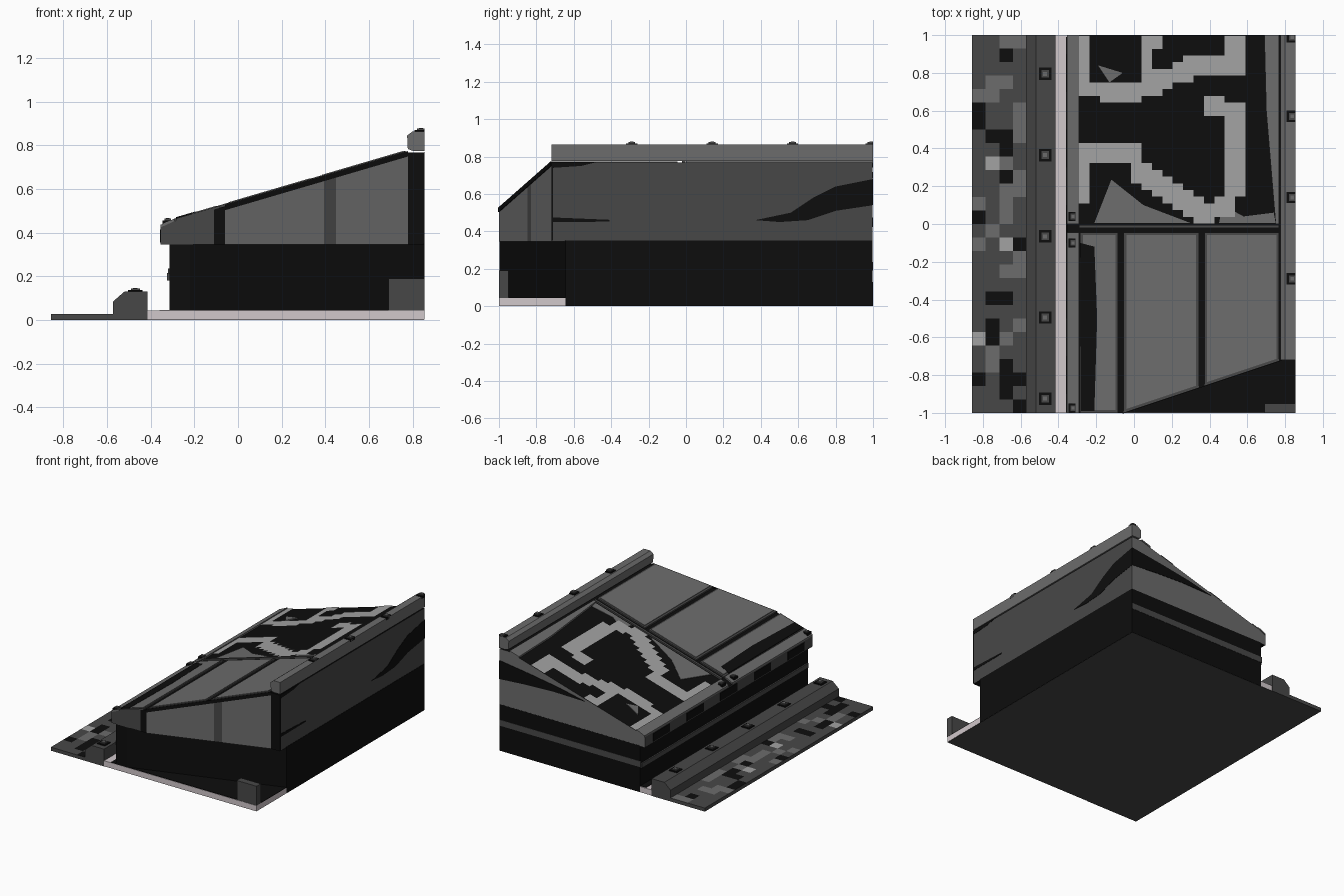
import bpy, bmesh, math, random
from mathutils import Vector

if "Cube" in bpy.data.objects:
    bpy.data.objects.remove(bpy.data.objects["Cube"])

random.seed(7)
MATS = {}
def material(name, r, g, b):
    m = bpy.data.materials.new(name)
    m.diffuse_color = (r, g, b, 1)
    m.use_nodes = True
    m.node_tree.nodes["Principled BSDF"].inputs["Base Color"].default_value = m.diffuse_color
    MATS[name] = m
material("black", .004, .004, .004)
material("dark grey", .064, .064, .064)
material("mid grey", .15, .15, .15)
material("light grey", .36, .36, .36)
material("pale stone", .64, .58, .60)
NAMES = list(MATS)
BLACK, DARK, MID, LIGHT, PALE = range(5)

def make(name, verts, faces, cols):
    me = bpy.data.meshes.new(name)
    me.from_pydata([tuple(v) for v in verts], [], faces)
    for n in NAMES:
        me.materials.append(MATS[n])
    for p, c in zip(me.polygons, cols):
        p.material_index = c
    bm = bmesh.new()
    bm.from_mesh(me)
    bmesh.ops.recalc_face_normals(bm, faces=bm.faces)
    bm.to_mesh(me)
    bm.free()
    ob = bpy.data.objects.new(name, me)
    bpy.context.collection.objects.link(ob)
    return ob

def prism(name, pts, vec, col):
    """Extrude a 3D polygon along vec."""
    n = len(pts)
    a = [Vector(p) for p in pts]
    v = a + [p + Vector(vec) for p in a]
    f = [tuple(range(n)), tuple(range(2 * n - 1, n - 1, -1))]
    f += [(i, (i + 1) % n, (i + 1) % n + n, i + n) for i in range(n)]
    return make(name, v, f, [col] * len(f))

def box(name, x0, x1, y0, y1, z0, z1, col):
    return prism(name, [(x0, y0, z0), (x1, y0, z0), (x1, y1, z0), (x0, y1, z0)], (0, 0, z1 - z0), col)

def loft(name, xs, front, top, z0, y1, fronts, top_col, back_col, left_col, right_col):
    """Body built from x stations, with a front line y(x) and a top line z(x)."""
    v, f, c = [], [], []
    for x in xs:
        y, z = front(x), top(x)
        v += [(x, y, z0), (x, y, z), (x, y1, z), (x, y1, z0)]
    for i in range(len(xs) - 1):
        for k, col in enumerate((fronts[i], top_col, back_col, BLACK)):
            a, b = i * 4 + k, i * 4 + (k + 1) % 4
            f.append((a, b, b + 4, a + 4))
            c.append(col)
    e = 4 * (len(xs) - 1)
    f += [(0, 1, 2, 3), (e, e + 1, e + 2, e + 3)]
    return make(name, v, f, c + [left_col, right_col])

def roof_z(x):
    if x < -.29:
        return .465 - (-.29 - x) * .45
    return min(.465 + .2935 * (x + .29), .779)

def wall_front(x):
    return -1 if x < -.06 else min(-1 + (x + .06) / 3, -.72)

def roof_plate(name, plan, col, lo=-.012, hi=0):
    return prism(name, [(x, y, roof_z(x) + lo) for x, y in plan], (0, 0, hi - lo), col)

# Paving strip of mixed slabs
nx, ny = 4, 28
v, f, c = [], [], []
for j in range(ny):
    for i in range(nx):
        x0, x1 = -.857 + i * .072, -.857 + (i + 1) * .072
        y0, y1 = -1 + j * 2 / ny, -1 + (j + 1) * 2 / ny
        k = len(v)
        v += [(x0, y0, .027), (x1, y0, .027), (x1, y1, .027), (x0, y1, .027)]
        f.append((k, k + 1, k + 2, k + 3))
        c.append(random.choices([BLACK, DARK, MID, LIGHT], [13, 56, 27, 4])[0])
make("paving_slabs", v, f, c)
box("paving_bed", -.857, -.5, -1, 1, 0, .0265, DARK)

# Base plinth with black floor
box("plinth", -.415, .854, -1, .997, .002, .043, PALE)
box("floor", -.36, .854, -.997, .99, .043, .046, BLACK)
box("underside", -.5, .853, -.998, .996, 0, .002, DARK)

# Kerb with square studs
prism("kerb", [(-.572, -1, 0), (-.572, -1, .085), (-.52, -1, .13), (-.415, -1, .13), (-.415, -1, 0)], (0, 2, 0), DARK)

def stud(name, x, y, z, s):
    for part, h, dz, col in (("pad", s, .006, BLACK), ("cap", s * .62, .013, DARK), ("top", s * .32, .016, MID)):
        box(name + "_" + part, x - h, min(x + h, .855), y - h, min(y + h, 1), z - .015, z + dz, col)

for i in range(5):
    stud("kerb_stud", -.47, -.925 + i * .43, .13, .033)

# Recessed lower wall
loft("lower_wall", [-.315, -.22, .855], lambda x: -.998 if x < -.2 else -.645, lambda x: .35, .001, .998,
     [BLACK] * 2, BLACK, BLACK, BLACK, BLACK)
box("left_trim", -.325, -.31, -.99, .99, .18, .215, DARK)
box("back_trim", -.32, .853, .995, 1, .19, .235, DARK)
box("front_block", .69, .855, -1, -.95, .044, .19, DARK)

# Overhanging upper body
loft("upper_body", [-.355, -.325, -.29, -.11, -.06, .395, .45, .78, .853], wall_front,
     lambda x: roof_z(x) - .012, .345, .997,
     [DARK, DARK, DARK, BLACK, MID, DARK, MID, BLACK], BLACK, MID, DARK, DARK)
for i in range(5):
    y = -.9 + i * .4
    box("eave_block", -.358, -.35, y, y + .2, .355, .415, BLACK)

# Dark rim under the sloping front edge
prism("front_rim", [(x, wall_front(x) - .004, roof_z(x) - .03) for x in (-.06, .78)] +
      [(x, wall_front(x) - .004, roof_z(x) - .005) for x in (.78, -.06)], (0, .012, 0), BLACK)

# Roof panels with dark seams, each with a raised inner sheet
def panel(name, x0, x1, y1):
    for d, hi, col in ((0, -.002, DARK), (.014, .002, MID)):
        a, b = x0 + d, x1 - d
        roof_plate(name, [(a, wall_front(a) + d), (b, wall_front(b) + d), (b, y1 - d), (a, y1 - d)], col, -.012, hi)
panel("roof_panel_left", -.285, -.085, -.045)
panel("roof_panel_middle", -.055, .343, -.045)
panel("roof_panel_right", .372, .768, -.045)
for y0, y1 in ((-1, -.045), (.0, 1)):
    roof_plate("eave_strip", [(-.355, y0), (-.29, y0), (-.29, y1), (-.355, y1)], MID)
roof_plate("cross_bar", [(-.29, -.022), (.768, -.022), (.768, -.004), (-.29, -.004)], DARK)
roof_plate("upper_frame", [(.75, 0), (.768, 0), (.768, 1), (.69, 1), (.70, .6)], MID)
roof_plate("dark_patch", [(-.285, -.1), (-.21, -.12), (-.195, -.5), (-.21, -.99), (-.28, -.99)], BLACK, -.005, .004)
roof_plate("patch_wedge", [(-.21, .005), (-.12, .235), (.05, .1), (.3, .005)], MID, -.012, -.009)
roof_plate("patch_wedge_small", [(.45, .005), (.47, .1), (.58, .04), (.74, .06), (.75, .005)], MID, -.012, -.009)
roof_plate("patch_shard", [(-.19, .84), (-.06, .80), (-.13, .75)], MID, -.012, -.005)
for y in (.04, -.1, -.975):
    stud("roof_stud", -.322, y, roof_z(-.322), .024)

# Stepped pale pattern: grid cells close to bent paths
PATHS = [[(-.27, 1), (-.25, .72), (-.02, .69), (.15, .77), (.3, .83), (.52, .84), (.53, 1)],
         [(.08, 1), (.07, .78)],
         [(-.26, .15), (-.25, .38), (0, .38), (.02, .29), (.2, .17), (.36, .06), (.5, .1), (.535, .25), (.535, .6), (.4, .62)]]

def near(x, y):
    p = Vector((x, y))
    for path in PATHS:
        for a, b in zip(path, path[1:]):
            a, b = Vector(a), Vector(b)
            t = max(0, min(1, (p - a).dot(b - a) / (b - a).length_squared))
            d = p - a.lerp(b, t)
            if abs(d.x) < .045 and abs(d.y) < .05:
                return True
    return False

v, f = [], []
for i in range(18):
    for j in range(28):
        x, y = -.29 + i * .055, .002 + j * .0356
        if near(x + .027, y + .018):
            k = len(v)
            v += [(a, b, roof_z(a) - .007) for a, b in ((x, y), (x + .055, y), (x + .055, y + .0356), (x, y + .0356))]
            f.append((k, k + 1, k + 2, k + 3))
make("stepped_pattern", v, f, [LIGHT] * len(f))

# Ridge beam with studs
prism("ridge_beam", [(.778, -.72, .783), (.775, -.72, .845), (.80, -.72, .864), (.855, -.72, .864), (.855, -.72, .775),
                     (.80, -.72, .775)], (0, 1.72, 0), MID)
for y in (-.29, .14, .57, .99):
    stud("ridge_stud", .838, y, .864, .03)

# Painted dark shapes on the right and back walls
def side_plate(name, yz):
    prism(name, [(.852, y, z) for y, z in yz], (.003, 0, 0), BLACK)
side_plate("right_wave", [(.37, .46), (.56, .50), (.68, .58), (.8, .64), (1, .68), (1, .54), (.8, .51), (.65, .46), (.5, .45)])
side_plate("right_streak", [(-.72, .475), (-.41, .462), (-.41, .452), (-.72, .45)])
side_plate("right_corner", [(-.72, .77), (-.48, .77), (-.56, .75), (-.71, .74), (-.71, .35), (-.72, .35)])
prism("back_wave", [(x, .996, z) for x, z in ((.855, .68), (.6, .645), (.35, .605), (.14, .56), (.4, .565), (.65, .555), (.855, .54))],
      (0, .004, 0), BLACK)
